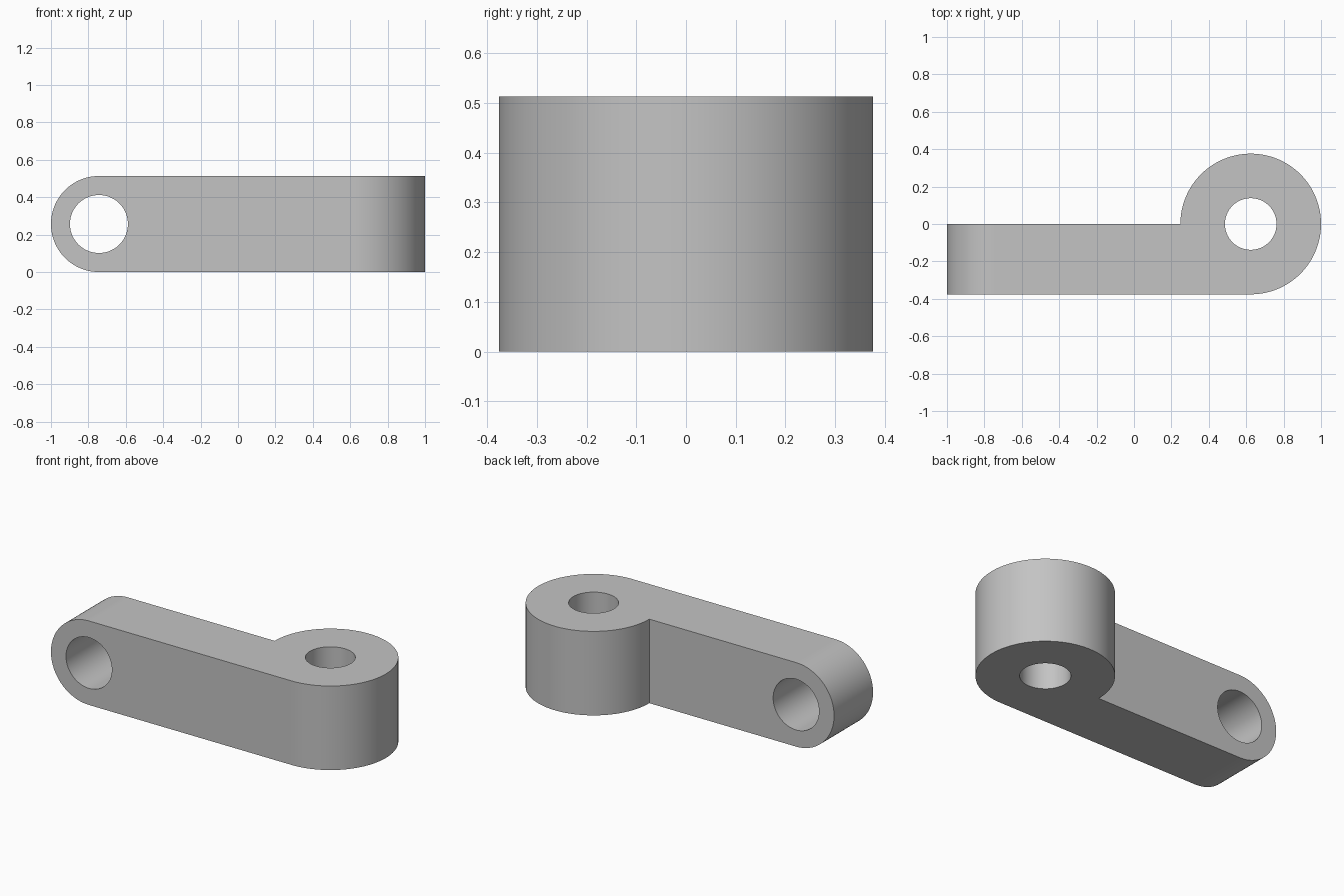
import bpy
import bmesh
from math import cos, sin, pi, radians
from mathutils import Matrix

if "Cube" in bpy.data.objects:
    bpy.data.objects.remove(bpy.data.objects["Cube"])

HEIGHT = 0.513
BOSS_X, BOSS_R, BOSS_HOLE_R = 0.624, 0.376, 0.138
END_R, PIN_HOLE_R = HEIGHT / 2, 0.155
END_X = -1 + END_R
SEGMENTS = 128

grey = bpy.data.materials.new("plain grey")
grey.use_nodes = True
colour = (0.55, 0.55, 0.55, 1)
grey.diffuse_color = colour
grey.node_tree.nodes["Principled BSDF"].inputs["Base Color"].default_value = colour


def add_object(name, bm):
    bmesh.ops.recalc_face_normals(bm, faces=bm.faces)
    mesh = bpy.data.meshes.new(name)
    bm.to_mesh(mesh)
    bm.free()
    mesh.materials.append(grey)
    obj = bpy.data.objects.new(name, mesh)
    bpy.context.collection.objects.link(obj)
    return obj


def cylinder(name, radius, depth, centre, along_y=False):
    bm = bmesh.new()
    turn = Matrix.Rotation(pi / 2 if along_y else 0, 4, "X")
    bmesh.ops.create_cone(bm, cap_ends=True, segments=SEGMENTS, radius1=radius,
                          radius2=radius, depth=depth,
                          matrix=Matrix.Translation(centre) @ turn)
    return add_object(name, bm)


def combine(target, tool, operation):
    mod = target.modifiers.new(operation.lower(), "BOOLEAN")
    mod.operation, mod.solver, mod.object = operation, "EXACT", tool
    bpy.context.view_layer.objects.active = target
    bpy.ops.object.modifier_apply(modifier=mod.name)
    bpy.data.objects.remove(tool)


# Arm: a side profile with a rounded end, extruded through its thickness
bm = bmesh.new()
half = SEGMENTS // 2
angles = [pi / 2 + pi * i / half for i in range(half + 1)]
profile = [(END_X + END_R * cos(a), END_R + END_R * sin(a)) for a in angles]
profile += [(BOSS_X, 0), (BOSS_X, HEIGHT)]
face = bm.faces.new([bm.verts.new((x, -BOSS_R, z)) for x, z in profile])
extruded = bmesh.ops.extrude_face_region(bm, geom=[face])["geom"]
bmesh.ops.translate(bm, vec=(0, BOSS_R, 0),
                    verts=[v for v in extruded if isinstance(v, bmesh.types.BMVert)])
link = add_object("hinge_link", bm)

# Upright boss joined to the arm
boss = cylinder("boss", BOSS_R, HEIGHT, (BOSS_X, 0, HEIGHT / 2))
combine(link, boss, "UNION")

# Upright bore and cross bore
bore = cylinder("boss_bore", BOSS_HOLE_R, 1, (BOSS_X, 0, HEIGHT / 2))
combine(link, bore, "DIFFERENCE")
pin_bore = cylinder("pin_bore", PIN_HOLE_R, 1, (END_X, -BOSS_R / 2, END_R), True)
combine(link, pin_bore, "DIFFERENCE")

# Smooth curved walls with crisp rims
bpy.ops.object.select_all(action="DESELECT")
link.select_set(True)
bpy.context.view_layer.objects.active = link
bpy.ops.object.shade_smooth_by_angle(angle=radians(30))
